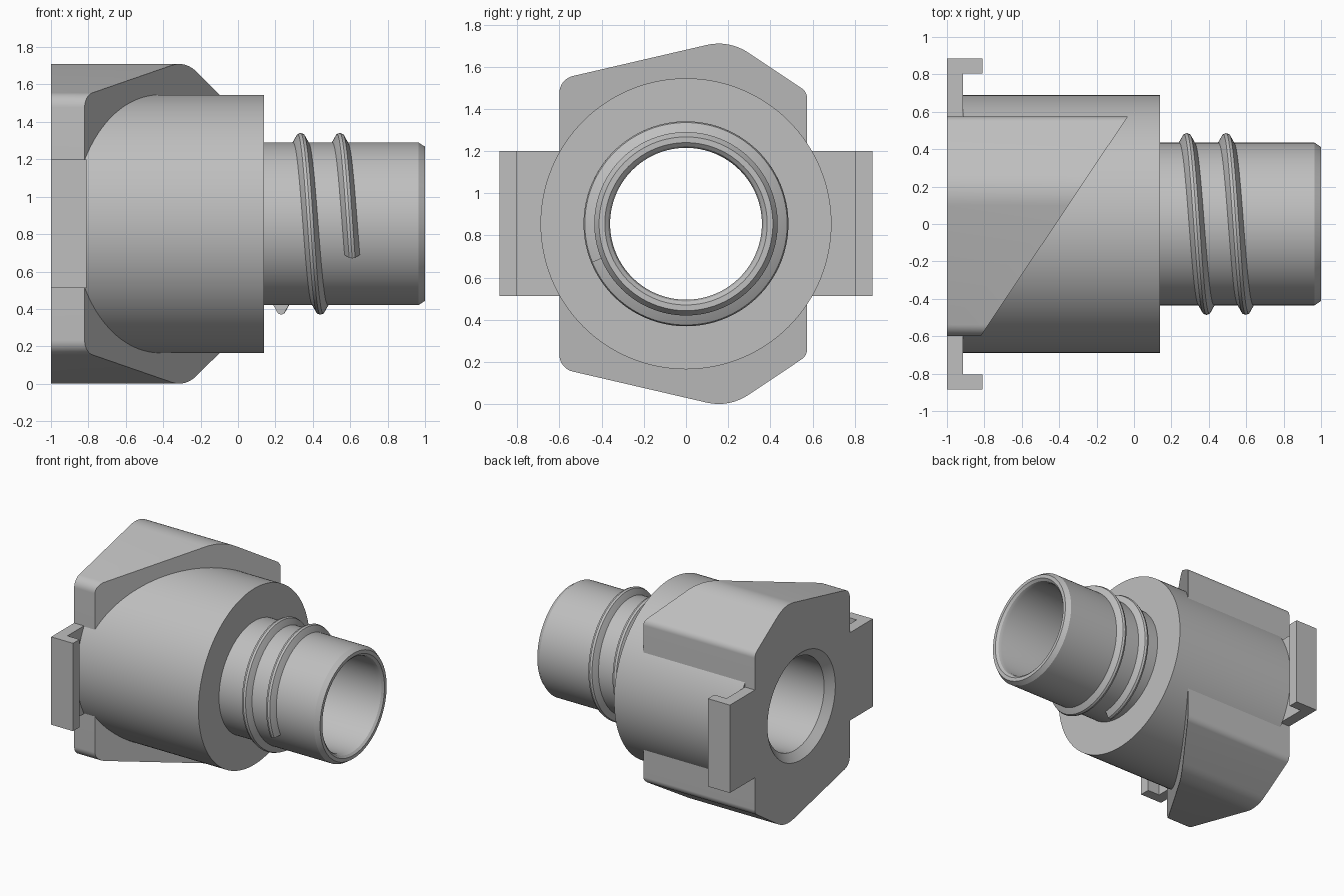
import bpy, bmesh, math
from mathutils import Vector

AXIS_Z = 0.855
if "Cube" in bpy.data.objects:
    bpy.data.objects.remove(bpy.data.objects["Cube"], do_unlink=True)

grey = bpy.data.materials.new("plain grey")
grey.use_nodes = True
grey.diffuse_color = (0.52, 0.52, 0.52, 1)
grey.node_tree.nodes["Principled BSDF"].inputs["Base Color"].default_value = grey.diffuse_color


def finish(name, bm):
    bmesh.ops.recalc_face_normals(bm, faces=bm.faces)
    mesh = bpy.data.meshes.new(name)
    bm.to_mesh(mesh)
    bm.free()
    mesh.materials.append(grey)
    obj = bpy.data.objects.new(name, mesh)
    bpy.context.collection.objects.link(obj)
    return obj


def bridge(bm, a, b):
    n = len(a)
    for i in range(n):
        j = (i + 1) % n
        bm.faces.new((a[i], a[j], b[j], b[i]))


def loft(name, rings, closed=False):
    """Join a row of cross-sections; cap the ends unless the row is closed."""
    bm = bmesh.new()
    loops = [[bm.verts.new(p) for p in ring] for ring in rings]
    for a, b in zip(loops, loops[1:]):
        bridge(bm, a, b)
    if closed:
        bridge(bm, loops[-1], loops[0])
    else:
        bm.faces.new(loops[0])
        bm.faces.new(loops[-1])
    return finish(name, bm)


def around(x, r, t):
    return (x, r * math.sin(t), AXIS_Z - r * math.cos(t))


def lathe(name, profile, closed, steps=128):
    rings = [[around(x, r, math.tau * i / steps) for i in range(steps)] for x, r in profile]
    return loft(name, rings, closed)


def rounded(corners, steps=8):
    """Round each (y, z, radius) corner of a convex outline."""
    out = []
    for i, (y, z, r) in enumerate(corners):
        p = Vector((y, z))
        a = (Vector(corners[i - 1][:2]) - p).normalized()
        b = (Vector(corners[(i + 1) % len(corners)][:2]) - p).normalized()
        half = a.angle(b) / 2
        centre = p + (a + b).normalized() * r / math.sin(half)
        start = p + a * r / math.tan(half) - centre
        end = p + b * r / math.tan(half) - centre
        for k in range(steps + 1):
            f = k / steps
            out.append(centre + (start * (1 - f) + end * f).normalized() * r)
    return out


# Round body with narrow hollow neck
lathe("body_and_neck", [
    (-0.915, 0.36), (-0.915, 0.69), (0.14, 0.69), (0.14, 0.435), (0.965, 0.435),
    (1, 0.412), (1, 0.385), (0.985, 0.368), (0.96, 0.36)], closed=True)

# Six-sided housing whose front is cut on a slant
upper = [(-0.6, 1.541, 0.08), (0.204, 1.7275, 0.25), (0.575, 1.48, 0.06)]
lower = [(y, 2 * AXIS_Z - z, r) for y, z, r in reversed(upper)]
outline = rounded(upper + lower)
housing = loft("slanted_housing", [
    [(-1, y, z) for y, z in outline],
    [(-0.82 + 0.67 * (y + 0.6), y, z) for y, z in outline]])

# Countersunk bore through the housing
cutter = lathe("bore_cutter", [
    (-1.05, 0.42), (-1, 0.42), (-0.945, 0.36), (-0.9, 0.36), (-0.9, 0.5), (0.2, 0.5)],
    closed=False)
cutter.hide_render = True
cut = housing.modifiers.new("bore", 'BOOLEAN')
cut.operation = 'DIFFERENCE'
cut.solver = 'EXACT'
cut.object = cutter
bpy.context.view_layer.objects.active = housing
bpy.ops.object.modifier_apply(modifier=cut.name)
bpy.data.objects.remove(cutter, do_unlink=True)

# Hooked side arms
for name, side, root in (("left_arm", 1, 0.575), ("right_arm", -1, 0.6)):
    shape = [(-1, root), (-1, 0.885), (-0.81, 0.885), (-0.81, 0.805),
             (-0.915, 0.805), (-0.915, root)]
    loft(name, [[(x, side * y, z) for x, y in shape] for z in (0.512, 1.2)])

# Raised screw thread
section = [(-0.045, 0.425), (-0.04, 0.437), (-0.016, 0.48), (0, 0.486),
           (0.016, 0.48), (0.04, 0.437), (0.045, 0.425)]
last = 3.5 * math.pi + 0.39
turns = []
for i in range(181):
    t = last * i / 180
    turns.append([around(0.23 + 0.105 * t / math.pi + dx, r, t) for dx, r in section])
loft("screw_thread", turns)

# Smooth curved surfaces, keep edges sharp
for obj in bpy.context.collection.objects:
    if obj.type == 'MESH':
        obj.select_set(True)
        bpy.context.view_layer.objects.active = obj
bpy.ops.object.shade_smooth_by_angle(angle=math.radians(30))
